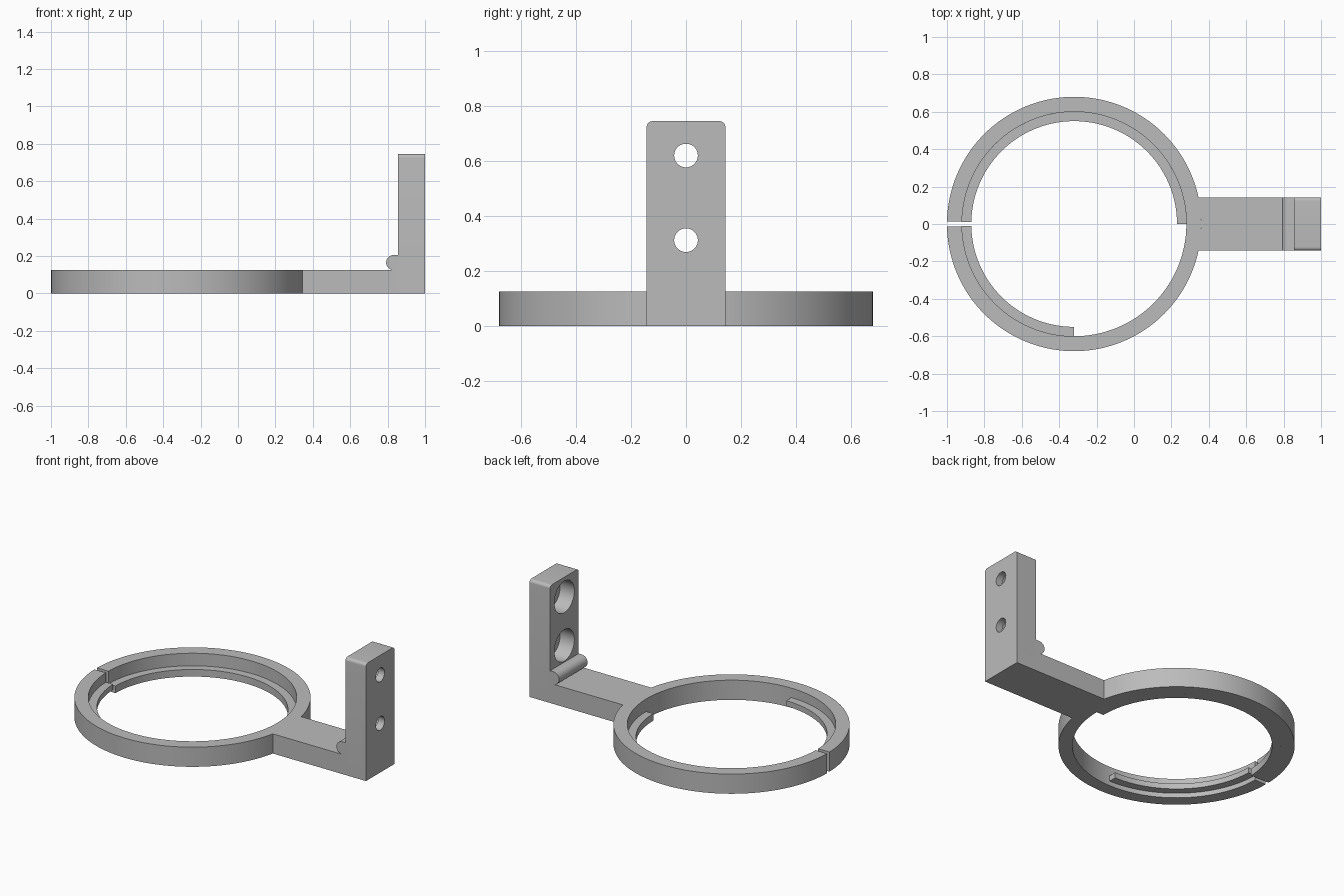
import bpy, bmesh
from math import pi, sin, cos, asin, radians

cube = bpy.data.objects.get("Cube")
if cube:
    bpy.data.objects.remove(cube, do_unlink=True)

grey = bpy.data.materials.new("plain grey")
grey.use_nodes = True
grey.diffuse_color = (0.5, 0.5, 0.5, 1)
grey.node_tree.nodes["Principled BSDF"].inputs["Base Color"].default_value = (0.5, 0.5, 0.5, 1)

PLACE = {
    "x": lambda u, v, w: (w, u, v),
    "y": lambda u, v, w: (u, w, v),
    "z": lambda u, v, w: (u, v, w),
}


def prism(name, outline, axis, low, high):
    """Extrude a flat outline along an axis."""
    bm = bmesh.new()
    face = bm.faces.new([bm.verts.new(PLACE[axis](u, v, low)) for u, v in outline])
    top = bmesh.ops.extrude_face_region(bm, geom=[face])["geom"]
    shift = PLACE[axis](0, 0, high - low)
    bmesh.ops.translate(bm, vec=shift, verts=[g for g in top if isinstance(g, bmesh.types.BMVert)])
    bmesh.ops.recalc_face_normals(bm, faces=bm.faces)
    mesh = bpy.data.meshes.new(name)
    bm.to_mesh(mesh)
    bm.free()
    mesh.materials.append(grey)
    obj = bpy.data.objects.new(name, mesh)
    bpy.context.collection.objects.link(obj)
    return obj


def arc(cu, cv, r, start, end, steps):
    return [(cu + r * cos(start + (end - start) * i / steps),
             cv + r * sin(start + (end - start) * i / steps)) for i in range(steps + 1)]


def band(name, inner, outer, start, end, low, high):
    """Part of a flat ring around the clamp centre."""
    steps = max(8, int(abs(end - start) * 24))
    outline = arc(CENTRE, 0, outer, start, end, steps) + arc(CENTRE, 0, inner, end, start, steps)
    return prism(name, outline, "z", low, high)


def bore(target, z, radius, low, high):
    """Cut a round hole along x."""
    cutter = prism("hole_cutter", arc(0, z, radius, 0, 2 * pi, 48)[:-1], "x", low, high)
    cutter.hide_render = True
    mod = target.modifiers.new("hole", "BOOLEAN")
    mod.operation = "DIFFERENCE"
    mod.solver = "EXACT"
    mod.object = cutter
    bpy.context.view_layer.objects.active = target
    bpy.ops.object.modifier_apply(modifier=mod.name)
    bpy.data.objects.remove(cutter, do_unlink=True)


CENTRE, OUTER, INNER, LIP = -0.32, 0.68, 0.60, 0.55
HALF, THICK, BACK = 0.143, 0.125, 0.855
GAP = 0.02  # half angle of the slit

# Split ring with its two inner lips
parts = [
    band("split_ring", INNER, OUTER, GAP - pi, pi - GAP, 0, THICK),
    band("back_lip", LIP, INNER, 0, pi - GAP, 0, 0.045),
    band("front_lip", LIP, INNER, GAP - pi, -pi / 2, 0.03, 0.065),
]

# Arm that meets the ring on its curve
reach = asin(HALF / OUTER)
parts.append(prism("arm", arc(CENTRE, 0, OUTER, reach, -reach, 12)
                   + [(BACK, -HALF), (BACK, HALF)], "z", 0, THICK))

# Upright plate with rounded top corners and counterbored screw holes
TOP, ROUND = 0.745, 0.02
plate = prism("upright_plate", [(-HALF, 0), (HALF, 0)]
              + arc(HALF - ROUND, TOP - ROUND, ROUND, 0, pi / 2, 8)
              + arc(ROUND - HALF, TOP - ROUND, ROUND, pi / 2, pi, 8), "x", BACK, 1)
for z in (0.312, 0.62):
    bore(plate, z, 0.043, 0.8, 1.1)
    bore(plate, z, 0.1, 0.8, 0.955)
parts.append(plate)

# Rounded bead in the corner
parts.append(prism("corner_bead", arc(0.832, 0.165, 0.04, pi / 2, 3 * pi / 2, 20)
                   + [(BACK, THICK), (BACK, 0.205)], "y", -HALF, HALF))

bpy.ops.object.select_all(action="DESELECT")
for part in parts:
    part.select_set(True)
bpy.context.view_layer.objects.active = parts[0]
bpy.ops.object.shade_smooth_by_angle(angle=radians(30))
